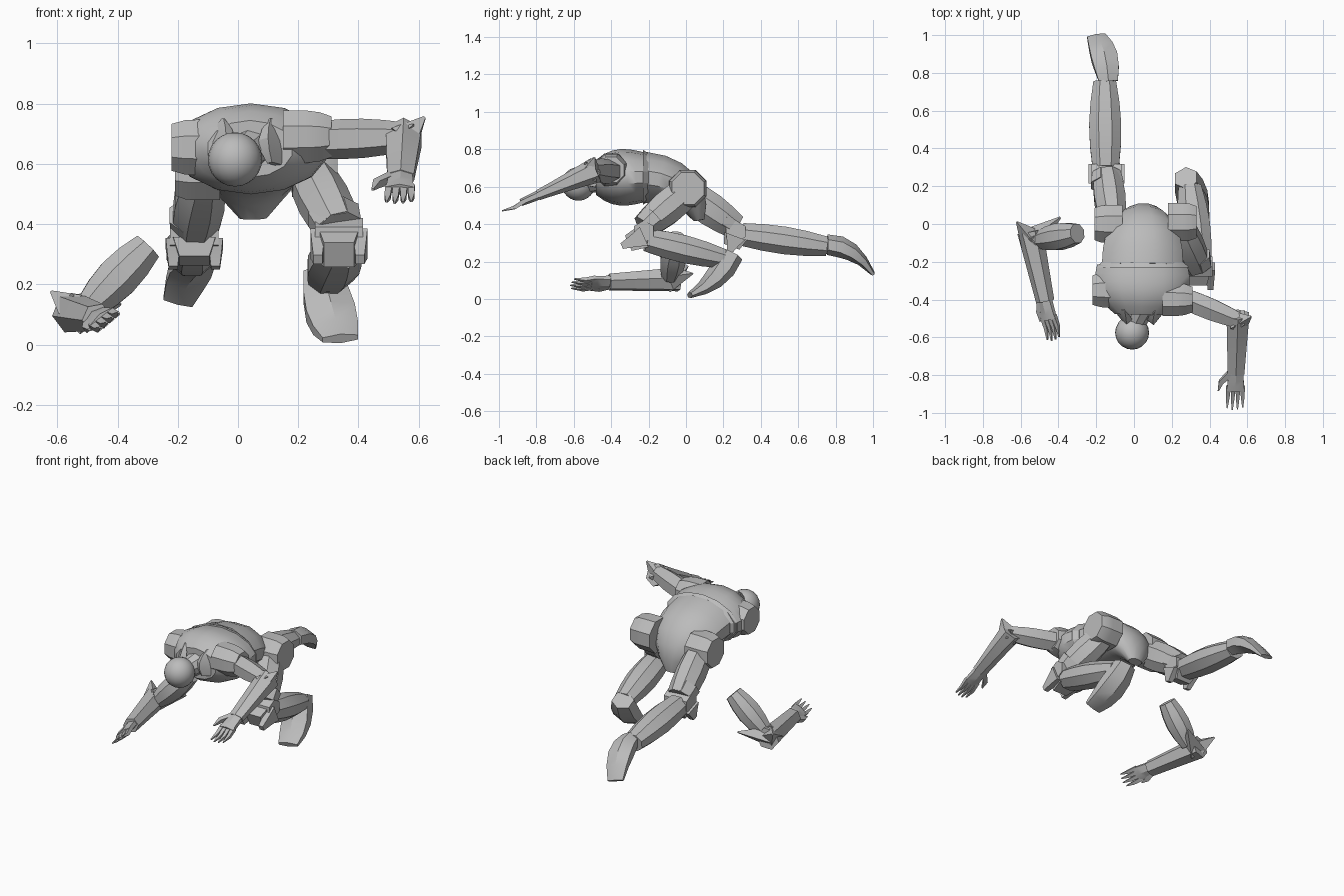
import bpy, bmesh, math
from mathutils import Vector

X, Y, Z = Vector((1, 0, 0)), Vector((0, 1, 0)), Vector((0, 0, 1))

cube = bpy.data.objects.get("Cube")
if cube:
    bpy.data.objects.remove(cube)

grey = bpy.data.materials.new("plain_grey")
grey.use_nodes = True
grey.diffuse_color = (.5, .5, .5, 1)
grey.node_tree.nodes["Principled BSDF"].inputs["Base Color"].default_value = grey.diffuse_color


def point(x, y, z):
    return Vector((x, y, z))


def finish(name, bm, angle):
    """Turn a bmesh into a named, shaded object."""
    bmesh.ops.recalc_face_normals(bm, faces=bm.faces)
    mesh = bpy.data.meshes.new(name)
    bm.to_mesh(mesh)
    bm.free()
    mesh.materials.append(grey)
    part = bpy.data.objects.new(name, mesh)
    bpy.context.collection.objects.link(part)
    bpy.ops.object.select_all(action='DESELECT')
    part.select_set(True)
    bpy.context.view_layer.objects.active = part
    bpy.ops.object.shade_smooth_by_angle(angle=math.radians(angle))


def limb(name, start, end, first, last, swell=0, flat=1, thin=0, power=1,
         side=X, bend=Vector(), sides=8, steps=4, angle=28):
    """Faceted tube from start to end whose half width runs from first to last.
    swell fattens the middle, flat and thin set the depth, bend bows the path."""
    bm = bmesh.new()
    rings = []
    corner = 1 / math.cos(math.pi / sides)
    for step in range(steps + 1):
        t = step / steps
        centre = start.lerp(end, t) + bend * (4 * t * (1 - t))
        along = (end - start + bend * (4 - 8 * t)).normalized()
        across = (side - along * side.dot(along)).normalized()
        deep = along.cross(across)
        width = corner * (first + (last - first) * t ** power + swell * math.sin(math.pi * t))
        depth = width * flat * (1 - thin * t)
        turns = [math.tau * (j + .5) / sides for j in range(sides)]
        rings.append([bm.verts.new(centre + across * width * math.cos(a) + deep * depth * math.sin(a))
                      for a in turns])
    for ring, following in zip(rings, rings[1:]):
        for j in range(sides):
            k = (j + 1) % sides
            bm.faces.new((ring[j], ring[k], following[k], following[j]))
    bm.faces.new(rings[0])
    bm.faces.new(rings[-1])
    finish(name, bm, angle)


def spike(name, base, tip, radius, side=X):
    limb(name, base, tip, radius, .004, sides=4, steps=1, side=side)


def hand(prefix, wrist, aim, side, thumb):
    """Palm, four tapering fingers and a thumb."""
    aim = aim.normalized()
    limb(prefix + "_palm", wrist - aim * .02, wrist + aim * .1, .038, .046, flat=.6, thin=.4, side=side, sides=6)
    for number in range(4):
        spread = side * ((number - 1.5) * .025)
        reach = .215 - .01 * abs(number - 1.3)
        limb(f"{prefix}_finger_{number + 1}", wrist + aim * .08 + spread, wrist + aim * reach + spread * 1.1,
             .012, .003, power=2, side=side, sides=4, steps=2, bend=side.cross(aim) * .01)
    root, out = wrist + side * abs(thumb) / thumb * .03, side * thumb * .06
    limb(prefix + "_thumb", root, root + aim * .1 + out, .016, .004, power=2,
         side=side, sides=4, steps=2, bend=out * .3)


def forearm(prefix, elbow, wrist, side, thumb, thin, tips):
    """Tapered forearm, spikes at the elbow and the hand beyond."""
    aim = wrist - elbow
    limb(prefix + "_forearm", elbow, wrist, .06, .044, thin=thin, side=side, sides=6)
    for number, tip in enumerate(tips):
        spike(f"{prefix}_elbow_spike_{number + 1}", elbow + aim * .12, tip, .05, side)
    hand(prefix + "_hand", wrist, aim, side, thumb)


def leg(prefix, hip, outward, knee, shin_top, ankle, front, prong):
    """Hip cap, thigh with cuff, knee drum, shin and knee guard."""
    out = X * outward
    limb(prefix + "_hip_cap", hip - out * .07, hip + out * .08, .1, .085, power=8, side=Y)
    limb(prefix + "_thigh", hip - out * .02 - Z * .01, knee, .065, .07, swell=.015, thin=.2, flat=1.2)
    limb(prefix + "_cuff", hip.lerp(knee, .78), knee, .086, .076, flat=.85, steps=1)
    limb(prefix + "_shin", shin_top, ankle, .07, .06, swell=.02, flat=.87)
    drum = knee - Z * .025
    limb(prefix + "_knee_drum", drum - X * .08, drum + X * .08, .052, .052, sides=6, steps=1, side=Y)
    front = front.normalized()
    guard = knee - Z * .05
    limb(prefix + "_knee_guard", guard, guard + front * prong * .7, .07, .05, flat=.9, sides=4, steps=1)
    for label, sign in (("left", 1), ("right", -1)):
        cheek = guard + X * sign * .07
        limb(f"{prefix}_guard_{label}_prong", cheek, cheek + front * prong, .025, .015,
             flat=2.2, thin=.5, sides=4, steps=2)


# Torso: pelvis tapering to the crotch, chest shell, rim between them, neck
waist, throat = point(.045, -.22, .65), point(.04, -.48, .65)
limb("pelvis", waist, point(.05, .07, .42), .215, .045, flat=.63, power=2,
     bend=point(0, .055, .045), sides=12, steps=6, angle=40)
limb("chest", waist, throat, .24, .14, swell=.018, flat=.54, thin=-.22, power=3, sides=14, steps=6, angle=40)
limb("back_rim", waist + Y * .02, waist - Y * .01, .215, .247, flat=.58, sides=14, steps=1)
limb("neck", throat + Y * .04, point(0, -.53, .62), .07, .055, sides=10, steps=1)

# Head: slightly tall ball
bm = bmesh.new()
bmesh.ops.create_uvsphere(bm, u_segments=20, v_segments=12, radius=.09)
bmesh.ops.translate(bm, verts=bm.verts, vec=point(-.01, -.575, .615))
finish("head", bm, 60)

# Collar fins: leaf plates mirrored about the neck
for label, sign in (("left", 1), ("right", -1)):
    foot = point(.03 + sign * .09, -.5, .6)
    limb(label + "_collar_fin", foot, foot + point(-sign * .01, .04, .15), .025, .006, power=2,
         swell=.03, flat=.4, sides=4, steps=4, side=point(sign * .6, .8, 0))

# Shoulder drums; the right one ends in a flat stump
stump, shoulder = point(-.22, -.35, .655), point(.31, -.4, .69)
limb("right_shoulder", stump + X * .18, stump, .092, .078, power=8, side=Y)
limb("left_shoulder", shoulder - X * .16, shoulder, .088, .068, power=4, side=Y)

# Left arm, reaching forward
elbow = point(.55, -.48, .69)
limb("left_upper_arm", shoulder - point(.03, 0, .01), elbow - Y * .03, .055, .042, swell=.008, side=Y, sides=6)
forearm("left", elbow, point(.54, -.79, .555), X, -1, .45,
        (elbow + point(.07, -.01, .065), elbow + point(-.065, 0, .035)))

# Severed right arm, lying on the ground
elbow = point(-.55, -.04, .105)
limb("loose_upper_arm", point(-.5, -.085, .12), point(-.3, -.05, .325), .045, .05, swell=.022, side=Y)
forearm("loose", elbow, point(-.47, -.41, .09), point(.75, .15, .6), -.5, .1,
        (elbow + point(-.07, .05, .07), elbow + point(.16, .075, .03)))

# Legs: left tucked under, right stretched out behind
ankle = point(.295, .2, .215)
leg("left_leg", point(.25, .01, .59), 1, point(.335, -.225, .385), point(.34, -.21, .315), ankle,
    point(0, -.9, -.4), .13)
limb("left_foot", ankle + point(-.02, .045, .025), point(.34, .02, .02), .058, .06, swell=.023,
     flat=.95, thin=.75, bend=point(0, .015, -.025), sides=6)

ankle = point(-.155, .755, .28)
leg("right_leg", point(-.13, 0, .58), -1, point(-.145, .265, .385), point(-.15, .3, .345), ankle,
    point(0, -.35, -.94), .085)
limb("right_foot", ankle + point(.02, 0, .01), point(-.2, .995, .14), .05, .05, swell=.02,
     flat=.95, thin=.75, bend=point(.01, .01, .035), sides=6)
